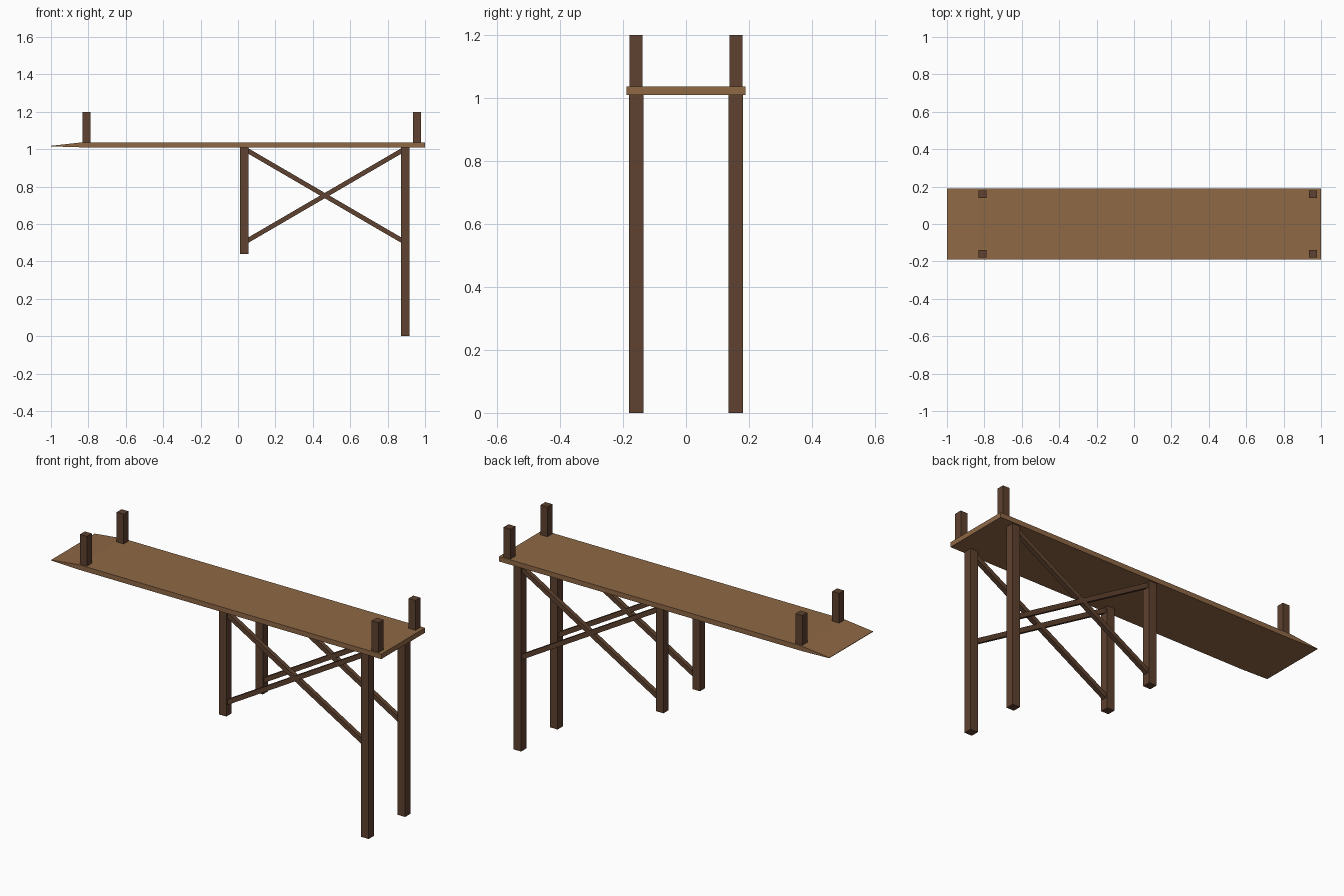
import bpy, bmesh, math
from mathutils import Matrix

if "Cube" in bpy.data.objects:
    bpy.data.objects.remove(bpy.data.objects["Cube"])


def material(name, color):
    m = bpy.data.materials.new(name)
    m.diffuse_color = (*color, 1)
    m.use_nodes = True
    m.node_tree.nodes["Principled BSDF"].inputs["Base Color"].default_value = m.diffuse_color
    return m


deck_wood = material("light brown wood", (0.275, 0.138, 0.060))
post_wood = material("dark brown wood", (0.112, 0.054, 0.029))


def finish(name, bm, mat):
    bmesh.ops.recalc_face_normals(bm, faces=bm.faces)
    me = bpy.data.meshes.new(name)
    bm.to_mesh(me)
    bm.free()
    me.materials.append(mat)
    ob = bpy.data.objects.new(name, me)
    bpy.context.collection.objects.link(ob)
    return ob


def box(name, center, size, mat, tilt=0.0):
    """Box turned about the y axis by tilt."""
    bm = bmesh.new()
    mtx = (Matrix.Translation(center) @ Matrix.Rotation(tilt, 4, 'Y')
           @ Matrix.Diagonal((*size, 1)))
    bmesh.ops.create_cube(bm, size=1, matrix=mtx)
    return finish(name, bm, mat)


def post(name, x, y, z0, z1, width):
    box(name, (x, y, (z0 + z1) / 2), (width, width, z1 - z0), post_wood)


def brace(name, y, a, b, thick):
    dx, dz = b[0] - a[0], b[1] - a[1]
    box(name, ((a[0] + b[0]) / 2, y, (a[1] + b[1]) / 2),
        (math.hypot(dx, dz), thick, thick), post_wood, -math.atan2(dz, dx))


# Deck: side profile with a tapered shore end, extruded across y
profile = [(-1, 1.015), (-0.84, 1.010), (1, 1.010), (1, 1.037), (-0.83, 1.037), (-1, 1.018)]
bm = bmesh.new()
face = bm.faces.new([bm.verts.new((x, -0.189, z)) for x, z in profile])
ext = bmesh.ops.extrude_face_region(bm, geom=[face])
bmesh.ops.translate(bm, vec=(0, 0.378, 0),
                    verts=[v for v in ext["geom"] if isinstance(v, bmesh.types.BMVert)])
finish("deck", bm, deck_wood)

# Legs, mooring posts and cross braces on both sides
for side, s in (("front", -1), ("back", 1)):
    post(side + "_short_leg", 0.033, s * 0.158, 0.44, 1.012, 0.045)
    post(side + "_long_leg", 0.895, s * 0.158, 0.0, 1.012, 0.045)
    post(side + "_shore_post", -0.81, s * 0.159, 1.02, 1.2, 0.042)
    post(side + "_end_post", 0.957, s * 0.159, 1.02, 1.2, 0.042)
    brace(side + "_brace_down", s * 0.158, (0.04, 0.999), (0.888, 0.505), 0.025)
    brace(side + "_brace_up", s * 0.158, (0.04, 0.505), (0.888, 0.999), 0.025)
